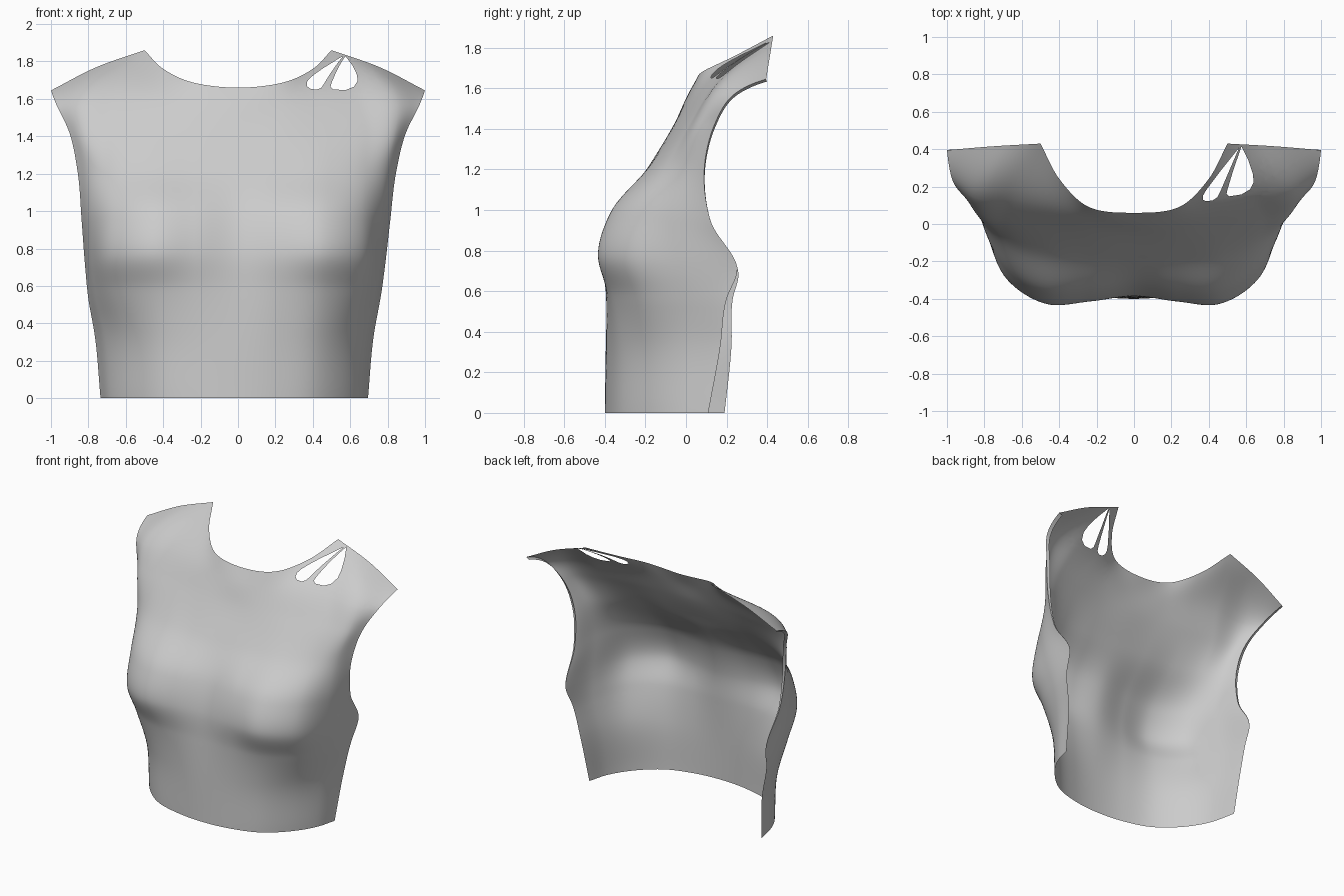
import bpy, bmesh
from mathutils import Vector

if "Cube" in bpy.data.objects:
    bpy.data.objects.remove(bpy.data.objects["Cube"])

STEPS = 10

# Half cross-sections, hem to chest: front z, side-edge z, then (x, y) from centre to side
LOWER = [
    (0.00, 0.00, [(0, -.40), (.21, -.38), (.41, -.315), (.56, -.19), (.67, -.02), (.715, .15)]),
    (0.33, 0.33, [(0, -.395), (.22, -.38), (.43, -.32), (.59, -.185), (.695, 0), (.745, .197)]),
    (0.58, 0.56, [(0, -.388), (.23, -.393), (.46, -.36), (.65, -.225), (.75, .01), (.785, .215)]),
    (0.78, 0.69, [(0, -.38), (.23, -.413), (.46, -.428), (.67, -.295), (.77, -.03), (.80, .255)]),
    (0.98, 0.95, [(0, -.325), (.23, -.36), (.46, -.37), (.67, -.25), (.775, -.07), (.825, .12)]),
    (1.22, 1.20, [(0, -.18), (.24, -.18), (.48, -.165), (.68, -.095), (.79, -.01), (.85, .09)]),
    (1.43, 1.42, [(0, -.055), (.25, -.05), (.49, -.02), (.69, .02), (.84, .065), (.90, .14)]),
]
# Upper chest and the neckline/shoulder edge
CHEST = [(0, .01, 1.57), (.24, .035, 1.585), (.44, .09, 1.605),
         (.64, .13, 1.605), (.85, .14, 1.575), (.967, .225, 1.56)]
NECK = [(0, .06, 1.66), (.25, .095, 1.69), (.395, .235, 1.757), (.5, .43, 1.86)]
SHOULDER = [(.5, .43, 1.86), (.76, .415, 1.768), (1.0, .395, 1.645)]


def spline(points, mirrored=False, flatten=0):
    """Smooth chord-length curve through the points; flatten levels off its end."""
    p = [Vector(q) for q in points]
    first = Vector((-p[1].x, p[1].y, p[1].z)) if mirrored else 2 * p[0] - p[1]
    step = p[-1] - p[-2]
    last = p[-1] + step.lerp(Vector((0, step.length, 0)), flatten)
    p = [first] + p + [last]
    out = []
    for i in range(1, len(p) - 2):
        a, b, c, d = p[i - 1:i + 3]
        d0, d1, d2 = (b - a).length, (c - b).length, (d - c).length
        m1 = (b - a) * (d1 / d0) - (c - a) * (d1 / (d0 + d1)) + (c - b)
        m2 = (c - b) - (d - b) * (d1 / (d1 + d2)) + (d - c) * (d1 / d2)
        for k in range(STEPS):
            t = k / STEPS
            out.append(b * (2 * t**3 - 3 * t**2 + 1) + m1 * (t**3 - 2 * t**2 + t)
                       + c * (3 * t**2 - 2 * t**3) + m2 * (t**3 - t**2))
    return out + [p[-2]]


def finish(bm, name):
    mesh = bpy.data.meshes.new(name)
    bm.to_mesh(mesh)
    bm.free()
    mesh.shade_smooth()
    ob = bpy.data.objects.new(name, mesh)
    bpy.context.collection.objects.link(ob)
    return ob


def add_grid(bm, rows, flip):
    grid = [[bm.verts.new(p) for p in row] for row in rows]
    for r0, r1 in zip(grid, grid[1:]):
        for i in range(len(r0) - 1):
            quad = [r0[i], r0[i + 1], r1[i + 1], r1[i]]
            bm.faces.new(quad[::-1] if flip else quad)


def cut_hole(bm, outline):
    """Cut a convex opening, drawn in top view, through the shoulder."""
    pts = [Vector((x, y, 0)) for x, y in outline]
    sides = []
    for a, b in zip(pts, pts[1:] + pts[:1]):
        d = b - a
        sides.append((a, Vector((-d.y, d.x, 0)).normalized()))

    def inside(n):
        found = []
        for f in bm.faces:
            c = f.calc_center_median()
            if c.z > 1.5 and c.x > 0.2 and all((c - a).dot(m) > 0 for a, m in sides[:n]):
                found.append(f)
        return found

    for n, (a, m) in enumerate(sides):
        faces = inside(n)
        geom = list({e for f in faces for e in f.edges} | {v for f in faces for v in f.verts}) + faces
        bmesh.ops.bisect_plane(bm, geom=geom, dist=1e-6, plane_co=a, plane_no=m)
    bmesh.ops.delete(bm, geom=inside(len(sides)), context='FACES')


# Dense half surface, the outer shoulder rounded over at the seam
rows = []
for zc, ze, pts in LOWER:
    rows.append(spline([(x, y, zc + (ze - zc) * (i / 5) ** 3)
                        for i, (x, y) in enumerate(pts)], True))
rows.append(spline(CHEST, True))
rows.append(spline(NECK, True)[:-1] + spline(SHOULDER))
columns = [spline(col, flatten=min(.8, max(0, (i - 3 * STEPS) / STEPS)))
           for i, col in enumerate(zip(*rows))]
half = [list(r) for r in zip(*columns)]


def side_rows(s):
    """One side of the body, with the slight left/right difference in the side edges."""
    out = []
    for row in half:
        new = []
        for i, p in enumerate(row):
            u = i / (len(row) - 1)
            low = max(0, 1 - p.z / 1.5)
            hem = max(0, 1 - p.z / 0.7) ** 0.6
            new.append(Vector((s * p.x - 0.02 * u * min(1, 1.5 * low),
                               p.y - s * 0.04 * hem * u ** 6, max(0, p.z))))
        out.append(new)
    return out


# Bodice front
bm = bmesh.new()
for s in (1, -1):
    add_grid(bm, side_rows(s), s < 0)
bmesh.ops.remove_doubles(bm, verts=bm.verts[:], dist=1e-5)

# Two petal openings beside the neckline (counter-clockwise in top view)
cut_hole(bm, [(.562, .408), (.46, .28), (.385, .18), (.368, .15), (.368, .13),
              (.385, .122), (.42, .126), (.445, .142), (.46, .17)])
cut_hole(bm, [(.575, .415), (.53, .285), (.50, .185), (.495, .16), (.51, .148),
              (.575, .158), (.62, .185), (.64, .225), (.635, .27), (.61, .345)])
finish(bm, "bodice_front")

# Narrow turned-in armhole facings
for s, name in ((1, "armhole_facing_left"), (-1, "armhole_facing_right")):
    bm = bmesh.new()
    edge = [r[-1] for r in side_rows(s)][3 * STEPS:]
    n = len(edge) - 1
    inner = [p + Vector((-s * .025, .004, -.012)) * min(1, 2 * i / n) for i, p in enumerate(edge)]
    add_grid(bm, [edge, inner], s > 0)
    finish(bm, name)
